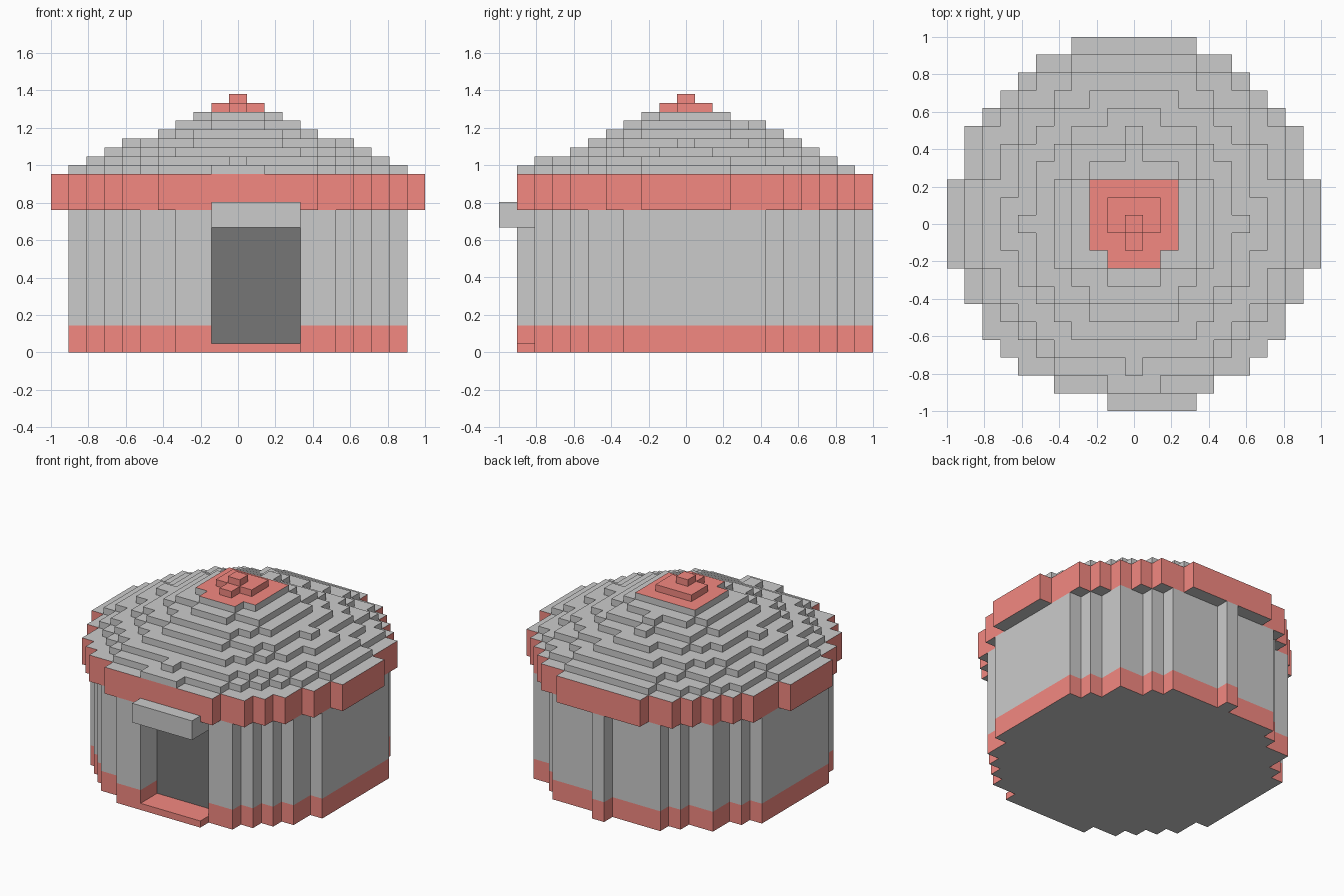
import bpy, bmesh, math

if "Cube" in bpy.data.objects:
    bpy.data.objects.remove(bpy.data.objects["Cube"])

U = 2 / 21          # one voxel cell
SHIFT = 0.27        # the discs sit slightly behind the grid centre


def material(name, rgb):
    m = bpy.data.materials.new(name)
    m.diffuse_color = (*rgb, 1)
    m.use_nodes = True
    m.node_tree.nodes["Principled BSDF"].inputs["Base Color"].default_value = m.diffuse_color
    return m


GREY = material("grey_clay", (0.8, 0.8, 0.8))
RED = material("red_paint", (0.9, 0.25, 0.22))
DARK = material("dark_opening", (0.18, 0.18, 0.18))


def disc_outline(r2):
    """Stepped outline of a voxel disc with squared radius r2, in cells."""
    right = []
    for j in range(-11, 12):
        d = r2 - (j - SHIFT) ** 2
        if d < 0:
            continue
        x = math.floor(math.sqrt(d)) + 0.5
        if right and right[-1][0] == x:
            right[-1] = (x, j + 0.5)
        else:
            right += [(x, j - 0.5), (x, j + 0.5)]
    return right + [(-x, y) for x, y in reversed(right)]


def prism(name, outline, z0, z1, side, top=GREY, bottom=GREY):
    """Extruded outline; a cap set to None is left open."""
    bm = bmesh.new()
    mats = [side]
    lo = [bm.verts.new((x * U, y * U, z0 * U)) for x, y in outline]
    hi = [bm.verts.new((x * U, y * U, z1 * U)) for x, y in outline]
    n = len(outline)
    for i in range(n):
        k = (i + 1) % n
        bm.faces.new((lo[i], lo[k], hi[k], hi[i]))
    for cap, verts in ((top, hi), (bottom, lo[::-1])):
        if cap:
            f = bm.faces.new(verts)
            if cap not in mats:
                mats.append(cap)
            f.material_index = mats.index(cap)
    me = bpy.data.meshes.new(name)
    bm.to_mesh(me)
    bm.free()
    for m in mats:
        me.materials.append(m)
    ob = bpy.data.objects.new(name, me)
    bpy.context.collection.objects.link(ob)
    return ob


def rect(x0, x1, y0, y1):
    return [(x0, y0), (x1, y0), (x1, y1), (x0, y1)]


# Walls: full footprint, and the same with the doorway notched out of the front
full = disc_outline(95.3)
notched = [(-1.5, -9.5), (-1.5, -7.5), (3.5, -7.5)] + full[1:]
prism("foundation", full, 0, 0.5, RED, top=RED)
prism("red_base_band", notched, 0.5, 1.5, RED, top=None, bottom=None)
prism("wall", notched, 1.5, 7, GREY, top=None, bottom=None)
prism("wall_above_door", full, 7, 8, GREY, top=None)

# Doorway
prism("door_opening", rect(-1.5, 3.5, -7.52, -7.3), 0.5, 7, DARK, top=DARK, bottom=DARK)
prism("door_lintel", rect(-1.5, 3.5, -10.5, -8.5), 7, 8.45, GREY)

# Eave with red rim
prism("eave", disc_outline(105.3), 8, 10, RED)

# Stepped roof: squared radius of each half-cell layer, bottom to top
layers = [88.0, 69.3, 51.5, 36.2, 23.0, 14.2, 7.1, 2.3, 0.25]
for k, r2 in enumerate(layers):
    z = 10 + k * 0.5
    prism(f"roof_layer_{k + 1}", disc_outline(r2), z, z + 0.5,
          RED if k >= 7 else GREY, top=RED if k >= 6 else GREY, bottom=None)
